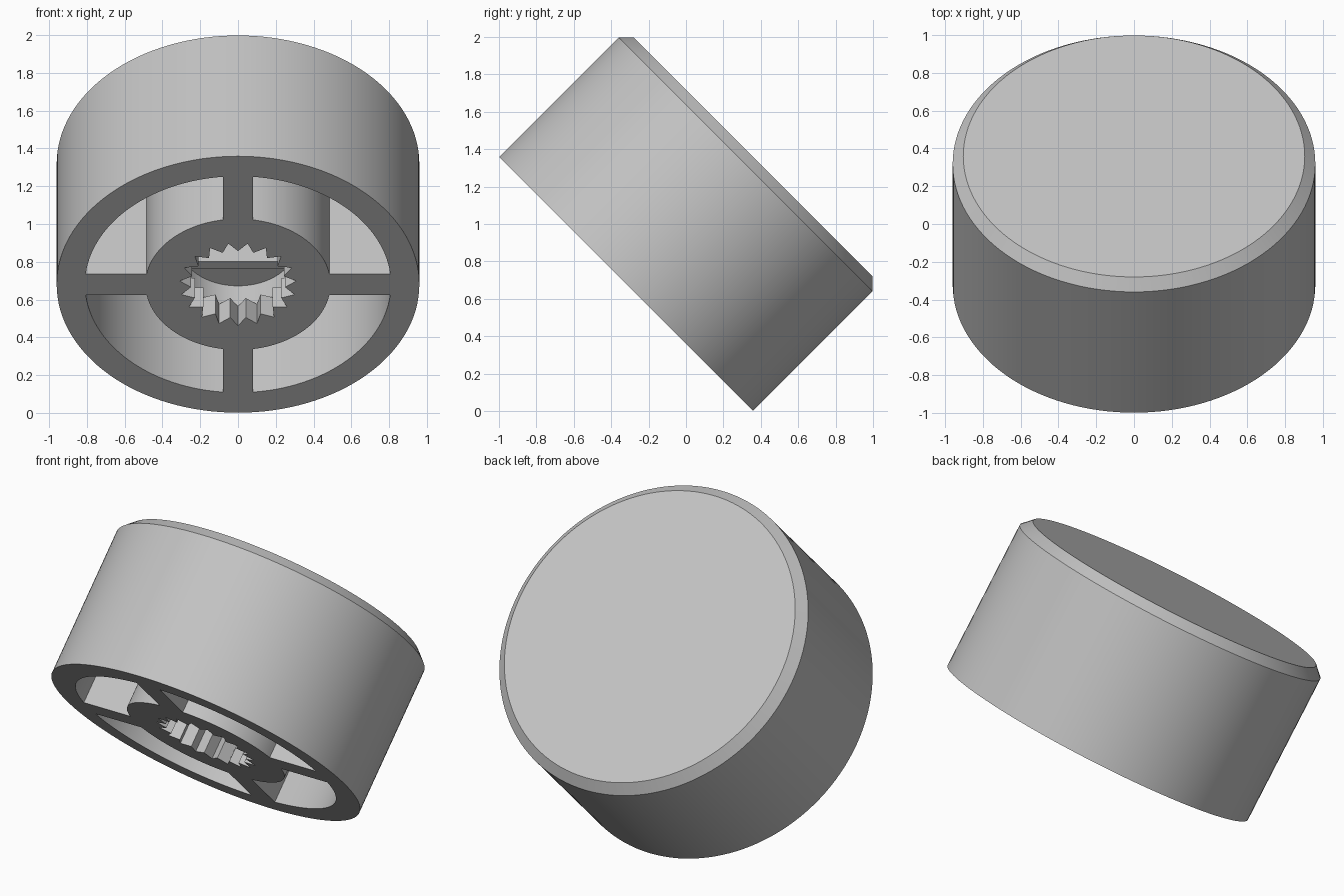
import bpy, bmesh, math
from mathutils import Matrix

if "Cube" in bpy.data.objects:
    bpy.data.objects.remove(bpy.data.objects["Cube"])

R, HEIGHT, CHAMFER = 0.96, 0.96, 0.056
RIM, HUB, RIB = 0.81, 0.49, 0.08          # pocket outer radius, hub radius, half rib width
TIP, ROOT, TEETH = 0.31, 0.25, 19         # spline groove tip, ridge radius, groove count
SPLINE, BORE, POCKET = 0.145, 0.30, 0.81  # depths from the open face

# Local z is the knob axis; it leans 45 degrees toward the back
TILT = Matrix.Translation((0, -0.32, 0.68)) @ Matrix.Rotation(math.radians(-45), 4, 'X')

grey = bpy.data.materials.new("light grey plastic")
grey.diffuse_color = (0.55, 0.55, 0.55, 1)
grey.use_nodes = True
grey.node_tree.nodes["Principled BSDF"].inputs["Base Color"].default_value = grey.diffuse_color


def polar(r, a):
    return (r * math.cos(a), r * math.sin(a))


def circle(r, n=128):
    return [polar(r, 2 * math.pi * i / n) for i in range(n)]


def loft(name, rings):
    """Solid through matching outlines, given as (outline, height) from low to high."""
    bm = bmesh.new()
    loops = [[bm.verts.new((x, y, z)) for x, y in pts] for pts, z in rings]
    bm.faces.new(loops[0][::-1])
    bm.faces.new(loops[-1])
    for a, b in zip(loops, loops[1:]):
        for i in range(len(a)):
            j = (i + 1) % len(a)
            bm.faces.new((a[i], a[j], b[j], b[i]))
    bmesh.ops.recalc_face_normals(bm, faces=bm.faces)
    mesh = bpy.data.meshes.new(name)
    bm.to_mesh(mesh)
    bm.free()
    mesh.materials.append(grey)
    ob = bpy.data.objects.new(name, mesh)
    bpy.context.collection.objects.link(ob)
    ob.matrix_world = TILT
    return ob


def activate(ob):
    bpy.ops.object.select_all(action='DESELECT')
    ob.select_set(True)
    bpy.context.view_layer.objects.active = ob


def carve(target, cutter):
    mod = target.modifiers.new("carve", 'BOOLEAN')
    mod.operation, mod.solver, mod.object = 'DIFFERENCE', 'EXACT', cutter
    activate(target)
    bpy.ops.object.modifier_apply(modifier=mod.name)
    bpy.data.objects.remove(cutter)


# Knob body with a chamfered top edge
body = loft("knob_body", [(circle(R), 0), (circle(R), HEIGHT - CHAMFER),
                          (circle(R - CHAMFER), HEIGHT)])

# Four pockets, leaving the rim, the hub and four straight ribs
for k in range(4):
    outline = []
    for r, back in ((RIM, False), (HUB, True)):
        a = math.asin(RIB / r)
        angles = [a + (math.pi / 2 - 2 * a) * i / 28 for i in range(29)]
        outline += [polar(r, t + k * math.pi / 2) for t in (angles[::-1] if back else angles)]
    carve(body, loft("pocket_cutter", [(outline, -0.1), (outline, POCKET)]))

# Smooth bore in the hub behind the splined mouth
star = [polar(TIP if i % 2 == 0 else ROOT, math.pi / 2 + math.pi * i / TEETH)
        for i in range(2 * TEETH)]
carve(body, loft("spline_cutter", [(star, -0.1), (star, SPLINE + 0.01)]))
carve(body, loft("bore_cutter", [(circle(TIP + 0.001, 64), SPLINE), (circle(TIP + 0.001, 64), BORE)]))

# Flat key across the bore
key = [(-0.305, -0.025), (0.305, -0.025), (0.305, 0.025), (-0.305, 0.025)]
loft("shaft_key", [(key, SPLINE), (key, BORE + 0.01)])

# Smooth round walls with crisp edges
activate(body)
bpy.ops.object.shade_smooth_by_angle(angle=math.radians(25))
